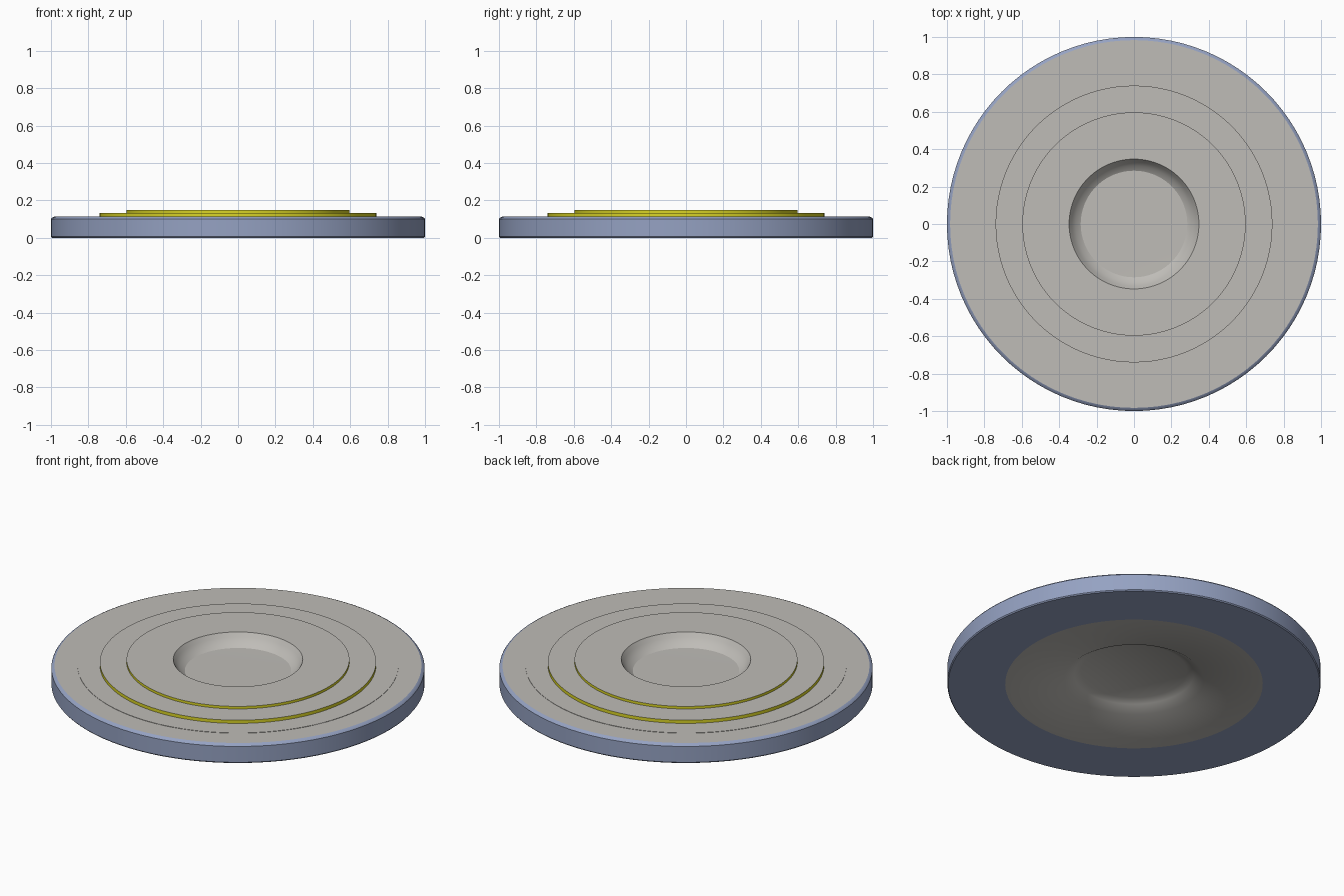
import bpy, bmesh, math

if "Cube" in bpy.data.objects:
    bpy.data.objects.remove(bpy.data.objects["Cube"])

SEGMENTS = 96


def material(name, rgb):
    m = bpy.data.materials.new(name)
    m.diffuse_color = (*rgb, 1)
    m.use_nodes = True
    m.node_tree.nodes["Principled BSDF"].inputs["Base Color"].default_value = m.diffuse_color
    return m


grey = material("warm grey", (0.52, 0.505, 0.475))
blue = material("slate blue", (0.30, 0.36, 0.54))
yellow = material("yellow", (0.70, 0.66, 0.02))


def lathe(name, profile, mat):
    """Spin a list of (radius, height) points, listed from outside in on top."""
    bm = bmesh.new()
    rings = []
    for r, z in profile:
        if r == 0:
            rings.append([bm.verts.new((0, 0, z))])
        else:
            rings.append([bm.verts.new((r * math.cos(a), r * math.sin(a), z))
                          for a in (2 * math.pi * i / SEGMENTS for i in range(SEGMENTS))])
    for a, b in zip(rings, rings[1:]):
        for i in range(SEGMENTS):
            j = (i + 1) % SEGMENTS
            if len(b) == 1:
                bm.faces.new((a[i], a[j], b[0]))
            elif len(a) == 1:
                bm.faces.new((a[0], b[j], b[i]))
            else:
                bm.faces.new((a[i], a[j], b[j], b[i]))
    me = bpy.data.meshes.new(name)
    bm.to_mesh(me)
    bm.free()
    me.materials.append(mat)
    ob = bpy.data.objects.new(name, me)
    bpy.context.collection.objects.link(ob)
    bpy.context.view_layer.objects.active = ob
    ob.select_set(True)
    bpy.ops.object.shade_smooth_by_angle(angle=math.radians(30))
    ob.select_set(False)
    return ob


# Outer rim: flat underside ring, side wall and chamfered top edge
lathe("outer_rim", [(0.69, 0), (0.995, 0), (1, 0.006), (1, 0.10),
                    (0.995, 0.107), (0.983, 0.113)], blue)

# Flat top plates, with a barely raised inner area on the lowest one
lathe("lower_plate", [(0.983, 0.113), (0.86, 0.113), (0.86, 0.115), (0.74, 0.115)], grey)
lathe("middle_plate", [(0.74, 0.134), (0.597, 0.134)], grey)

# Yellow step walls
lathe("lower_step_band", [(0.74, 0.115), (0.74, 0.134)], yellow)
lathe("upper_step_band", [(0.597, 0.134), (0.597, 0.149)], yellow)

# Top plate with the central dish
lathe("top_dish", [(0.597, 0.149), (0.347, 0.149), (0.332, 0.126), (0.312, 0.10),
                   (0.285, 0.083), (0, 0.081)], grey)

# Hollow underside: shallow cone leading to the central recess
lathe("underside", [(0, 0.079), (0.283, 0.079), (0.32, 0.06), (0.374, 0.027),
                    (0.69, 0)], grey)
